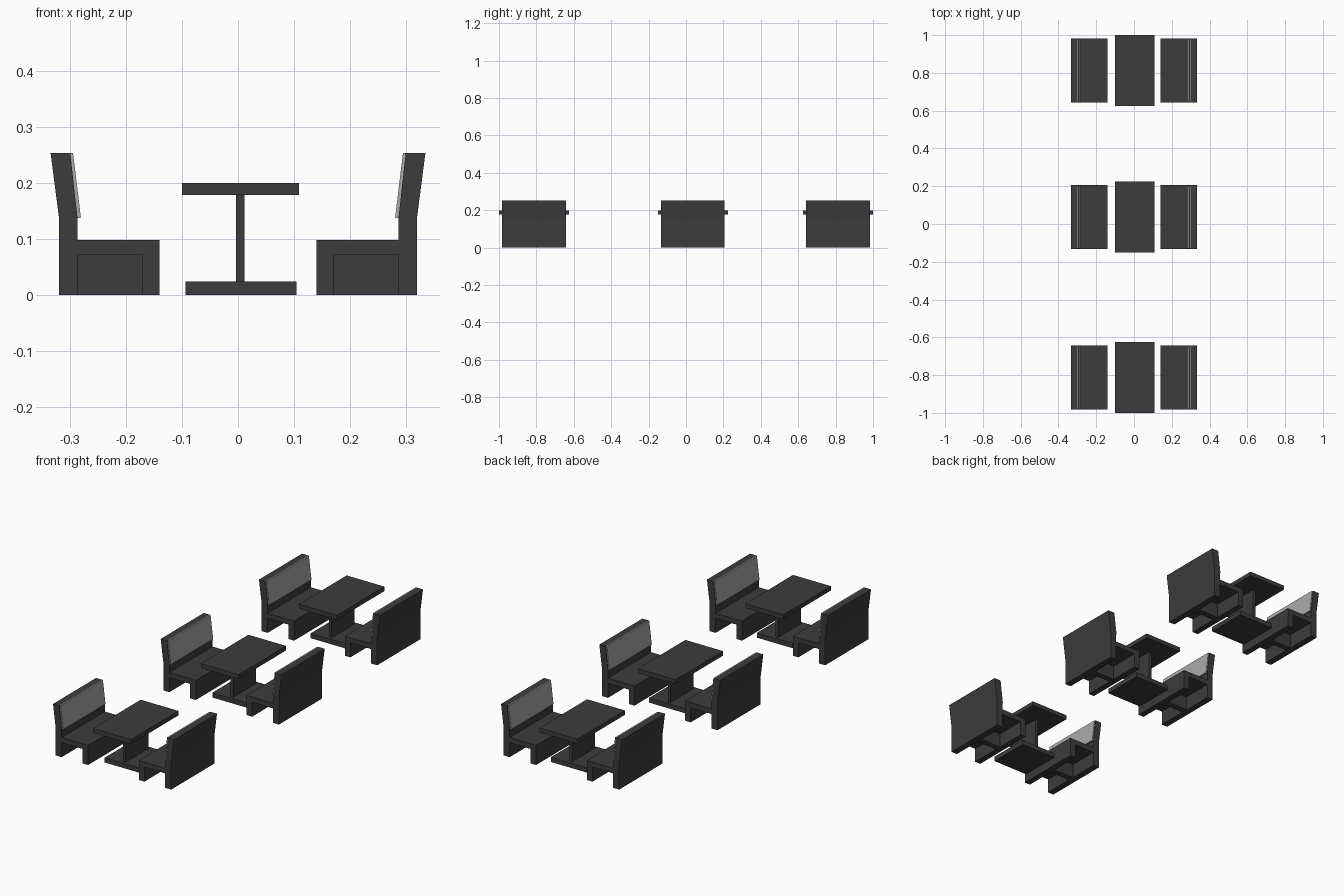
import bpy, bmesh

if "Cube" in bpy.data.objects:
    bpy.data.objects.remove(bpy.data.objects["Cube"])


def material(name, v):
    m = bpy.data.materials.new(name)
    m.diffuse_color = (v, v, v, 1)
    m.use_nodes = True
    m.node_tree.nodes["Principled BSDF"].inputs["Base Color"].default_value = m.diffuse_color
    return m


DARK = material("dark_laminate", 0.045)
PAD = material("grey_upholstery", 0.4)


def extrude_profile(name, pts, y0, y1, mat, side=1):
    """Extrude an x-z outline along y; side=-1 mirrors it across x."""
    bm = bmesh.new()
    face = bm.faces.new([bm.verts.new((side * x, y0, z)) for x, z in pts])
    new = bmesh.ops.extrude_face_region(bm, geom=[face])["geom"]
    verts = [g for g in new if isinstance(g, bmesh.types.BMVert)]
    bmesh.ops.translate(bm, verts=verts, vec=(0, y1 - y0, 0))
    bmesh.ops.recalc_face_normals(bm, faces=bm.faces[:])
    mesh = bpy.data.meshes.new(name)
    bm.to_mesh(mesh)
    bm.free()
    mesh.materials.append(mat)
    ob = bpy.data.objects.new(name, mesh)
    bpy.context.collection.objects.link(ob)
    return ob


def rect(x0, x1, z0, z1):
    return [(x0, z0), (x1, z0), (x1, z1), (x0, z1)]


# bench side outline: reclined back, seat, front board, open underside
BENCH = [(-.319, 0), (-.319, .137), (-.334, .253), (-.299, .253),
         (-.286, .137), (-.286, .098), (-.14, .098), (-.14, 0),
         (-.171, 0), (-.171, .072), (-.286, .072), (-.286, 0)]
CUSHION = [(-.286, .137), (-.299, .253), (-.294, .253), (-.280, .138)]

for i, cy in enumerate((-.8125, .037, .8125), 1):
    # pair of facing benches
    for side, label in ((1, "left"), (-1, "right")):
        tag = f"{label}_{i}"
        extrude_profile("bench_" + tag, BENCH, cy - .17, cy + .17, DARK, side)
        extrude_profile("back_cushion_" + tag, CUSHION, cy - .167, cy + .167, PAD, side)
        extrude_profile("seat_support_" + tag, rect(-.286, -.171, 0, .072),
                        cy - .015, cy + .015, DARK, side)
    # pedestal table
    extrude_profile(f"table_top_{i}", rect(-.10, .109, .178, .2), cy - .1875, cy + .1875, DARK)
    extrude_profile(f"table_column_{i}", rect(-.004, .0115, .024, .178), cy - .09, cy + .09, DARK)
    extrude_profile(f"table_foot_{i}", rect(-.094, .104, 0, .024), cy - .105, cy + .105, DARK)
